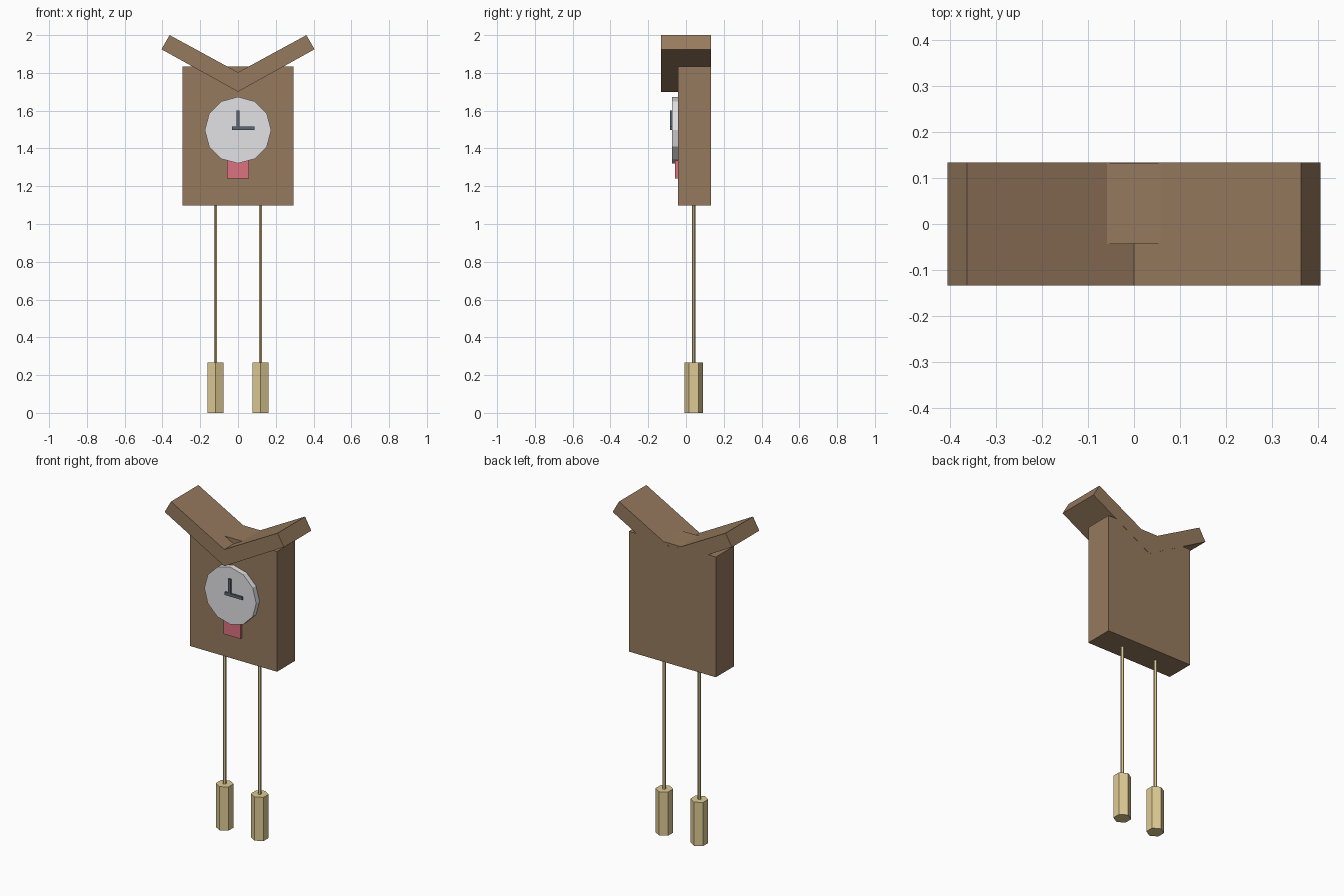
import bpy, bmesh, math

if "Cube" in bpy.data.objects:
    bpy.data.objects.remove(bpy.data.objects["Cube"])


def srgb(r, g, b):
    lin = [c / 255 / 12.92 if c < 11 else ((c / 255 + 0.055) / 1.055) ** 2.4 for c in (r, g, b)]
    return (*lin, 1.0)


def material(name, rgb):
    m = bpy.data.materials.new(name)
    m.diffuse_color = srgb(*rgb)
    m.use_nodes = True
    m.node_tree.nodes["Principled BSDF"].inputs["Base Color"].default_value = m.diffuse_color
    return m


wood = material("brown wood", (150, 122, 94))
white = material("dial white", (226, 226, 229))
red = material("door red", (219, 114, 128))
slate = material("slate grey", (92, 102, 118))
brass = material("pale brass", (222, 202, 148))


def prism(name, profile, lo, hi, mat, axis="Y"):
    """Extrude a closed profile (xz for axis Y, xy for axis Z) from lo to hi."""
    place = (lambda a, b, t: (a, t, b)) if axis == "Y" else (lambda a, b, t: (a, b, t))
    bm = bmesh.new()
    rings = [[bm.verts.new(place(a, b, t)) for a, b in profile] for t in (lo, hi)]
    n = len(profile)
    bm.faces.new(rings[0])
    bm.faces.new(rings[1])
    for i in range(n):
        j = (i + 1) % n
        bm.faces.new((rings[0][i], rings[0][j], rings[1][j], rings[1][i]))
    bmesh.ops.recalc_face_normals(bm, faces=bm.faces)
    me = bpy.data.meshes.new(name)
    bm.to_mesh(me)
    bm.free()
    me.materials.append(mat)
    ob = bpy.data.objects.new(name, me)
    bpy.context.collection.objects.link(ob)
    return ob


def rect(x0, x1, z0, z1):
    return [(x0, z0), (x1, z0), (x1, z1), (x0, z1)]


def ngon(cx, cy, r, n):
    # first corner points along the second axis
    return [(cx + r * math.sin(2 * math.pi * i / n), cy + r * math.cos(2 * math.pi * i / n))
            for i in range(n)]


# Case
prism("case", rect(-0.295, 0.295, 1.097, 1.835), -0.043, 0.132, wood)

# V-shaped roof: two boards mitred in the middle
for side, s in (("right", 1), ("left", -1)):
    board = [(0, 1.70), (s * 0.405, 1.925), (s * 0.362, 2.0), (0, 1.803)]
    prism("roof_board_" + side, board, -0.133, 0.133, wood)

# Dial, hands and little door
prism("dial", ngon(0, 1.497, 0.176, 12), -0.075, -0.043, white)
prism("minute_hand", rect(-0.009, 0.009, 1.515, 1.602), -0.085, -0.075, slate)
prism("hour_hand", rect(-0.031, 0.088, 1.497, 1.515), -0.085, -0.075, slate)
prism("door", rect(-0.057, 0.057, 1.241, 1.36), -0.059, -0.043, red)

# Hanging weights with their rods
for side, x in (("left", -0.119), ("right", 0.119)):
    prism("rod_" + side, ngon(x, 0.041, 0.01, 6), 0.268, 1.10, brass, "Z")
    prism("weight_" + side, ngon(x, 0.041, 0.05, 6), 0.0, 0.268, brass, "Z")
